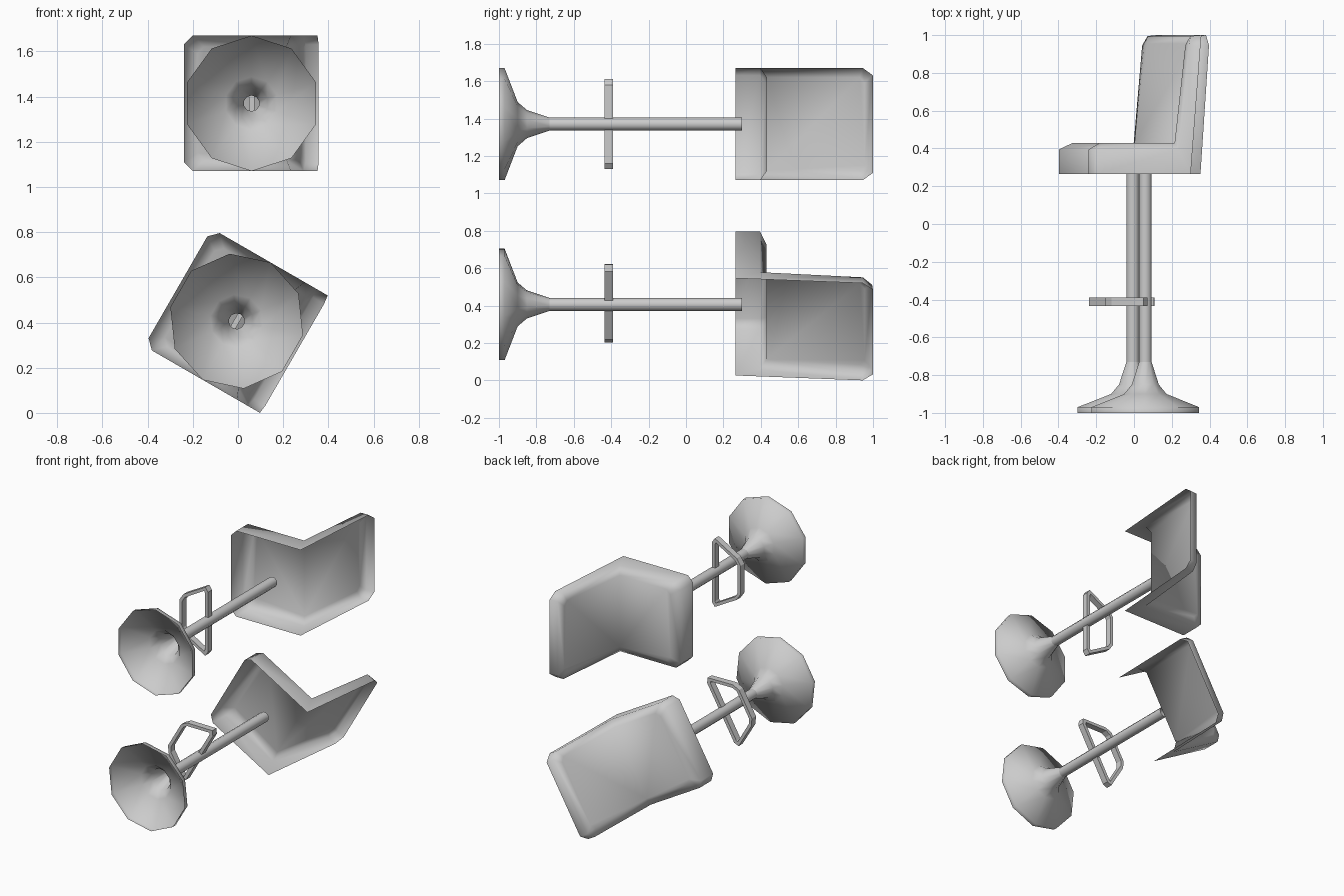
import bpy
import bmesh
from math import sin, cos, radians, tau
from mathutils import Matrix

old = bpy.data.objects.get("Cube")
if old:
    bpy.data.objects.remove(old, do_unlink=True)

grey = bpy.data.materials.new("plain_grey")
grey.use_nodes = True
grey.diffuse_color = (0.6, 0.6, 0.6, 1)
grey.node_tree.nodes["Principled BSDF"].inputs["Base Color"].default_value = (0.6, 0.6, 0.6, 1)


def finish(name, bm, place, smooth=True):
    bmesh.ops.recalc_face_normals(bm, faces=bm.faces)
    for f in bm.faces:
        f.smooth = smooth
    mesh = bpy.data.meshes.new(name)
    bm.to_mesh(mesh)
    bm.free()
    mesh.materials.append(grey)
    ob = bpy.data.objects.new(name, mesh)
    ob.matrix_world = place
    bpy.context.collection.objects.link(ob)


def bridge(bm, rings):
    """Join successive closed rings of points with quads."""
    loops = [[bm.verts.new(p) for p in ring] for ring in rings]
    for lo, hi in zip(loops, loops[1:]):
        n = len(lo)
        for i in range(n):
            j = (i + 1) % n
            bm.faces.new((lo[i], lo[j], hi[j], hi[i]))
    return loops


def lathe(name, profile, place, sides=10):
    """Open surface of revolution about the y axis."""
    bm = bmesh.new()
    bridge(bm, [[(r * sin(tau * i / sides), y, r * cos(tau * i / sides))
                 for i in range(sides)] for y, r in profile])
    finish(name, bm, place)


def mirrored(half):
    """Close an outline by mirroring it in z."""
    return half + [(x, y, -z) for x, y, z in reversed(half)]


def seat_shell(name, place):
    """Open L-shaped cushion shell: rim, shoulder, then raised panel."""
    rim = [(-.30, .265, .26), (-.26, .265, .30), (.24, .265, .30),
           (.292, .945, .30), (.297, 1, .26)]
    shoulder = [(-.30, .395, .26), (-.26, .395, .30), (.175, .395, .30),
                (.23, .945, .30), (.24, .995, .26)]
    panel = [(-.24, .43, .22), (-.21, .43, .25), (.155, .43, .25),
             (.21, .93, .25), (.215, .955, .22)]
    bm = bmesh.new()
    top = bridge(bm, [mirrored(r) for r in (rim, shoulder, panel)])[-1]
    bm.faces.new(top[:3] + top[7:])
    bm.faces.new(top[2:8])
    finish(name, bm, place)


def footrest(name, place):
    """Flat trapezoid frame with one bar through the post."""
    outer = [(.012, .21), (-.01, .24), (-.18, .145), (-.21, .10)]
    inner = [(-.012, .20), (-.018, .212), (-.17, .125), (-.188, .093)]
    bm = bmesh.new()

    def ring(pts, y):
        return mirrored([(x, y, z) for x, z in pts])

    low, high = -.435, -.39
    bridge(bm, [ring(outer, low), ring(outer, high), ring(inner, high),
                ring(inner, low), ring(outer, low)])
    bmesh.ops.remove_doubles(bm, verts=bm.verts, dist=.0001)
    finish(name, bm, place, smooth=False)


# Two stools lying along y, the lower one rolled about its own axis
for tag, x, z, roll in (("upper", .06, 1.37, 0), ("lower", -.006, .406, 30)):
    place = Matrix.Translation((x, 0, z)) @ Matrix.Rotation(radians(roll), 4, 'Y')
    lathe(tag + "_base", [(-1, .30), (-.97, .30), (-.9, .118),
                          (-.85, .075), (-.73, .035)], place)
    lathe(tag + "_post", [(-.73, .035), (.30, .035)], place)
    footrest(tag + "_footrest", place)
    seat_shell(tag + "_seat", place)
